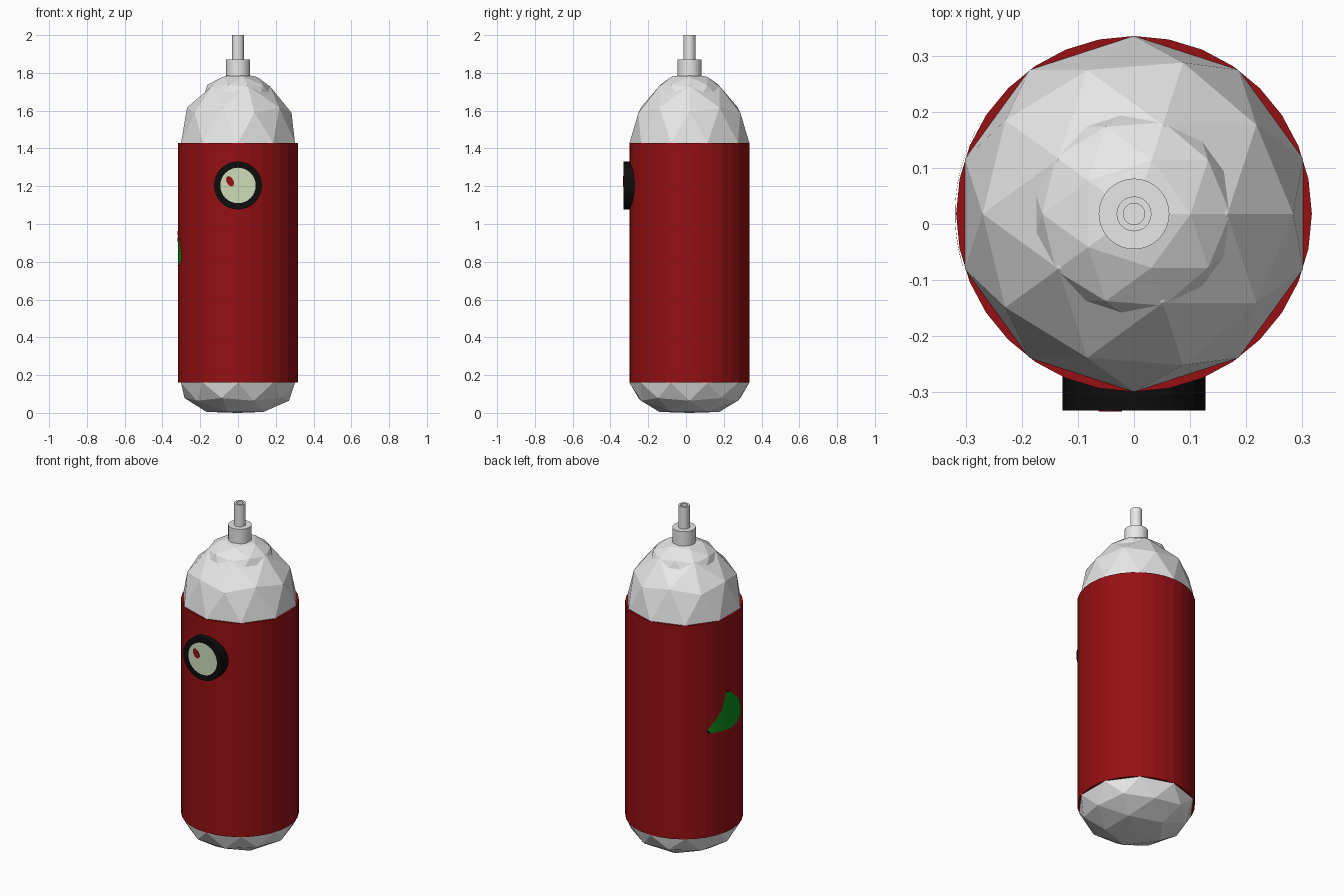
import bpy, bmesh, math
from mathutils import Matrix, Vector

if "Cube" in bpy.data.objects:
    bpy.data.objects.remove(bpy.data.objects["Cube"])

CY = 0.018          # axis of the canister in y
R = 0.317           # canister radius


def material(name, rgb):
    m = bpy.data.materials.new(name)
    m.diffuse_color = (*rgb, 1)
    m.use_nodes = True
    m.node_tree.nodes["Principled BSDF"].inputs["Base Color"].default_value = m.diffuse_color
    return m


RED = material("dark red", (0.30, 0.005, 0.006))
WHITE = material("off white", (0.8, 0.8, 0.8))
BLACK = material("black", (0.004, 0.004, 0.004))
CREAM = material("pale cream", (0.62, 0.72, 0.48))
GREEN = material("green", (0.004, 0.27, 0.012))


def finish(name, bm, mats, normals=True):
    if normals:
        bmesh.ops.recalc_face_normals(bm, faces=bm.faces)
    me = bpy.data.meshes.new(name)
    bm.to_mesh(me)
    bm.free()
    for m in mats:
        me.materials.append(m)
    ob = bpy.data.objects.new(name, me)
    bpy.context.collection.objects.link(ob)
    return ob


def lathe(name, profile, mats, bands=None, matrix=None, segs=32):
    """Turn (radius, height) points about z; bands gives a material per step."""
    bm = bmesh.new()
    rings = []
    for r, z in profile:
        if r == 0:
            rings.append([bm.verts.new((0, 0, z))] * segs)
        else:
            rings.append([bm.verts.new((r * math.cos(a), r * math.sin(a), z))
                          for a in (2 * math.pi * i / segs for i in range(segs))])
    for k in range(len(rings) - 1):
        a, b = rings[k], rings[k + 1]
        for i in range(segs):
            j = (i + 1) % segs
            f = bm.faces.new(list(dict.fromkeys((a[i], a[j], b[j], b[i]))))
            f.material_index = bands[k] if bands else 0
    bm.transform(matrix or Matrix.Translation((0, CY, 0)))
    return finish(name, bm, mats)


def half_dome(name, radius, height, z, side, flat=1.0):
    """Low-poly half icosphere; side +1 is the upper half, -1 the lower."""
    bm = bmesh.new()
    bmesh.ops.create_icosphere(bm, subdivisions=2, radius=1)
    bmesh.ops.delete(bm, geom=[v for v in bm.verts if v.co.z * side < -1e-3],
                     context='VERTS')
    rim = [e for e in bm.edges if e.is_boundary]
    bmesh.ops.contextual_create(bm, geom=rim)
    for v in bm.verts:
        h = max(-flat, min(flat, v.co.z))
        v.co = (v.co.x * radius, v.co.y * radius + CY, z + h * height)
    return finish(name, bm, [WHITE])


# Canister body with low-poly domed ends
lathe("canister_body", [(0, 0.16), (R, 0.16), (R, 1.43), (0, 1.43)], [RED])
half_dome("bottom_dome", R, 0.182, 0.16, -1, 0.88)
half_dome("shoulder_dome", R, 0.355, 1.43, 1)
half_dome("cap_dome", 0.192, 0.130, 1.668, 1)

# Nozzle: collar and hollow tip
lathe("nozzle_collar", [(0, 1.74), (0.063, 1.74), (0.063, 1.87), (0, 1.87)], [WHITE])
lathe("nozzle_tip", [(0.031, 1.86), (0.031, 2.0), (0.019, 2.0),
                     (0.019, 1.89), (0, 1.89)], [WHITE])

# Round gauge on the front, with a pale dial
GZ = 1.204
to_front = Matrix.Translation((0, 0, GZ)) @ Matrix.Rotation(math.pi / 2, 4, 'X')
lathe("gauge", [(0, 0.22), (0.127, 0.22), (0.127, 0.332), (0.094, 0.332), (0, 0.332)],
      [BLACK, CREAM], [0, 0, 0, 1], to_front)

# Small red pointer blob on the dial
blob = (Matrix.Translation((-0.042, 0, GZ + 0.022)) @ Matrix.Rotation(math.pi / 2, 4, 'X')
        @ Matrix.Rotation(math.radians(28), 4, 'Z') @ Matrix.Diagonal((0.018, 0.029, 1, 1)))
lathe("gauge_pointer", [(1, 0.331), (1, 0.334), (0, 0.334)], [RED], None, blob, 16)

# Crescent fruit decal wrapped on the left side: (arc length, height) outlines
OUTER = [(-0.002, 1.0), (0.033, 0.965), (0.1, 0.91), (0.14, 0.85), (0.135, 0.80),
         (0.08, 0.775), (0, 0.766), (-0.08, 0.772), (-0.143, 0.778)]
INNER = [(-0.018, 0.998), (-0.055, 0.89), (-0.146, 0.792)]


def along(points, t):
    """Point at fraction t of a polyline's length."""
    pts = [Vector(p) for p in points]
    lens = [(b - a).length for a, b in zip(pts, pts[1:])]
    d = t * sum(lens)
    for a, b, l in zip(pts, pts[1:], lens):
        if d <= l:
            return a.lerp(b, d / l)
        d -= l
    return pts[-1]


bm = bmesh.new()
N, M = 28, 8
grid = []
for i in range(N + 1):
    p, q = along(OUTER, i / N), along(INNER, i / N)
    row = []
    for j in range(M + 1):
        s, z = p.lerp(q, j / M)
        a = math.radians(174) + s / R
        row.append(bm.verts.new(((R + 0.002) * math.cos(a),
                                 CY + (R + 0.002) * math.sin(a), z)))
    grid.append(row)
for i in range(N):
    for j in range(M):
        f = bm.faces.new((grid[i][j], grid[i][j + 1], grid[i + 1][j + 1], grid[i + 1][j]))
        f.material_index = 1 if i in (0, N - 1) else 0    # dark tips
        f.normal_update()
        c = f.calc_center_median()
        if f.normal.x * c.x + f.normal.y * (c.y - CY) < 0:
            f.normal_flip()
finish("fruit_decal", bm, [GREEN, BLACK], normals=False)
